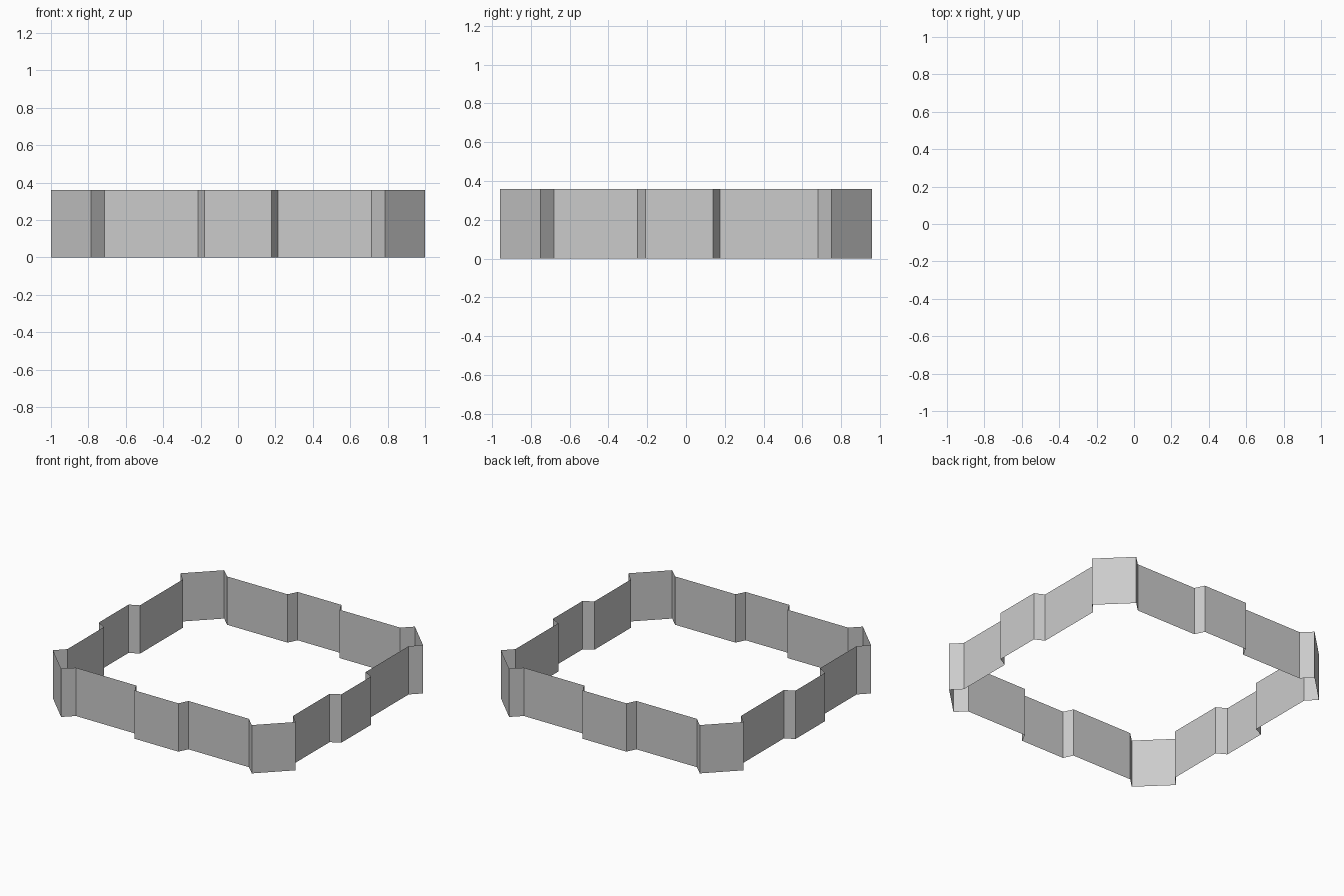
import bpy, bmesh

if "Cube" in bpy.data.objects:
    bpy.data.objects.remove(bpy.data.objects["Cube"])

HEIGHT = 0.36

# Right half of the wall outline, front to back: centre bay, flared corners, side bay
half = [
    (0.18, -0.96), (0.215, -0.89), (0.713, -0.89), (0.786, -0.96),
    (1.0, -0.75), (0.93, -0.68), (0.93, -0.25), (1.0, -0.21),
    (1.0, 0.14), (0.93, 0.175), (0.93, 0.68), (1.0, 0.75),
    (0.786, 0.96), (0.713, 0.89), (0.215, 0.89), (0.18, 0.96),
]
outline = half + [(-x, y) for x, y in reversed(half)]

# Thin open wall band: closed outline extruded straight up
bm = bmesh.new()
low = [bm.verts.new((x, y, 0)) for x, y in outline]
high = [bm.verts.new((x, y, HEIGHT)) for x, y in outline]
n = len(outline)
for i in range(n):
    j = (i + 1) % n
    bm.faces.new((low[i], low[j], high[j], high[i]))

mesh = bpy.data.meshes.new("perimeter_wall")
bm.to_mesh(mesh)
bm.free()
wall = bpy.data.objects.new("perimeter_wall", mesh)
bpy.context.collection.objects.link(wall)
